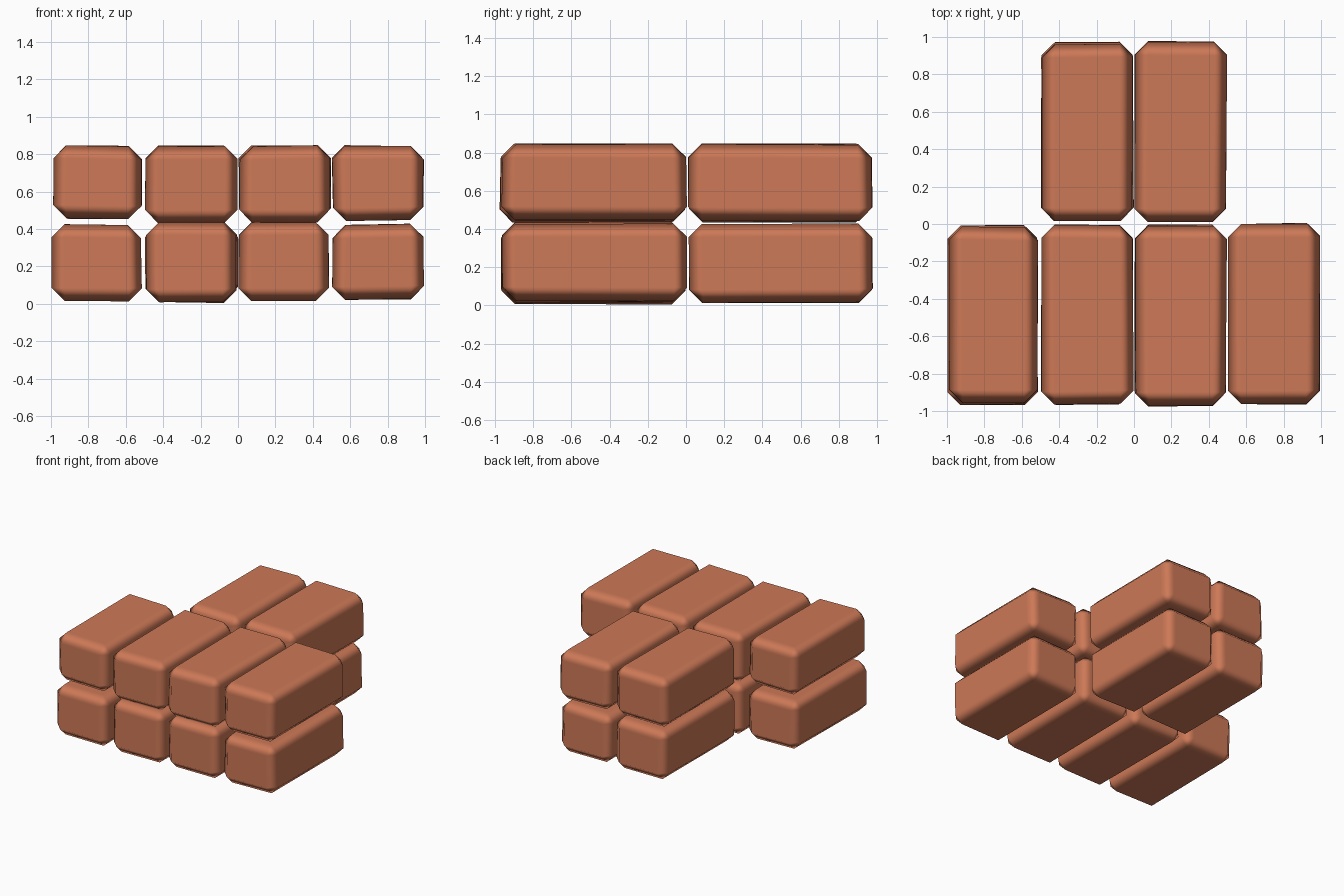
import bpy
import bmesh
import random
from mathutils import Vector

default_cube = bpy.data.objects.get("Cube")
if default_cube:
    bpy.data.objects.remove(default_cube, do_unlink=True)

random.seed(4)
BEVEL = 0.07
WOBBLE = 0.006

clay = bpy.data.materials.new("terracotta_clay")
clay.use_nodes = True
clay.diffuse_color = (0.61, 0.19, 0.095, 1)
shader = next(n for n in clay.node_tree.nodes if n.type == "BSDF_PRINCIPLED")
shader.inputs["Base Color"].default_value = clay.diffuse_color
shader.inputs["Roughness"].default_value = 0.9


def add_brick(name, x_range, y_range, z_range):
    """Slightly uneven block with chamfered, softly shaded edges."""
    ranges = (x_range, y_range, z_range)
    bm = bmesh.new()
    bmesh.ops.create_cube(bm, size=1)
    for vert in bm.verts:
        corner = [high if side > 0 else low
                  for side, (low, high) in zip(vert.co, ranges)]
        # Push each corner inward a little for a hand-made look
        vert.co = Vector(corner) - Vector(
            [(1 if side > 0 else -1) * random.uniform(0, 2 * WOBBLE)
             for side in vert.co])
    bmesh.ops.bevel(bm, geom=bm.edges[:], offset=BEVEL, offset_type="OFFSET",
                    segments=1, profile=0.5, affect="EDGES")
    bmesh.ops.recalc_face_normals(bm, faces=bm.faces[:])
    for face in bm.faces:
        face.smooth = True
    mesh = bpy.data.meshes.new(name)
    bm.to_mesh(mesh)
    bm.free()
    mesh.materials.append(clay)
    brick = bpy.data.objects.new(name, mesh)
    bpy.context.collection.objects.link(brick)
    # Keep the large faces flat while the chamfers blend
    weighted = brick.modifiers.new("flat_faces", "WEIGHTED_NORMAL")
    weighted.mode = "FACE_AREA"
    weighted.weight = 100


# Front row of four, each with its own width, depth and height
front_row = {
    "lower": [((-1, -.51), (-.97, 0), (.01, .43)),
              ((-.5, 0), (-.97, 0), (0, .44)),
              ((0, .49), (-.97, 0), (.01, .44)),
              ((.5, 1), (-.97, .01), (.02, .43))],
    "upper": [((-.99, -.51), (-.96, -.01), (.45, .85)),
              ((-.5, 0), (-.97, 0), (.43, .85)),
              ((0, .5), (-.98, 0), (.43, .85)),
              ((.5, 1), (-.97, .01), (.44, .85))],
}
# Back pair behind the two middle bricks
back_row = {
    "lower": [((-.5, 0), (.01, .98), (.01, .43)),
              ((0, .49), (.01, .98), (.01, .43))],
    "upper": [((-.5, 0), (.01, .97), (.43, .85)),
              ((0, .5), (.01, .98), (.44, .85))],
}

for row_name, row in (("front", front_row), ("back", back_row)):
    for layer, bricks in row.items():
        for index, limits in enumerate(bricks, start=1):
            add_brick(f"{layer}_{row_name}_brick_{index}", *limits)
